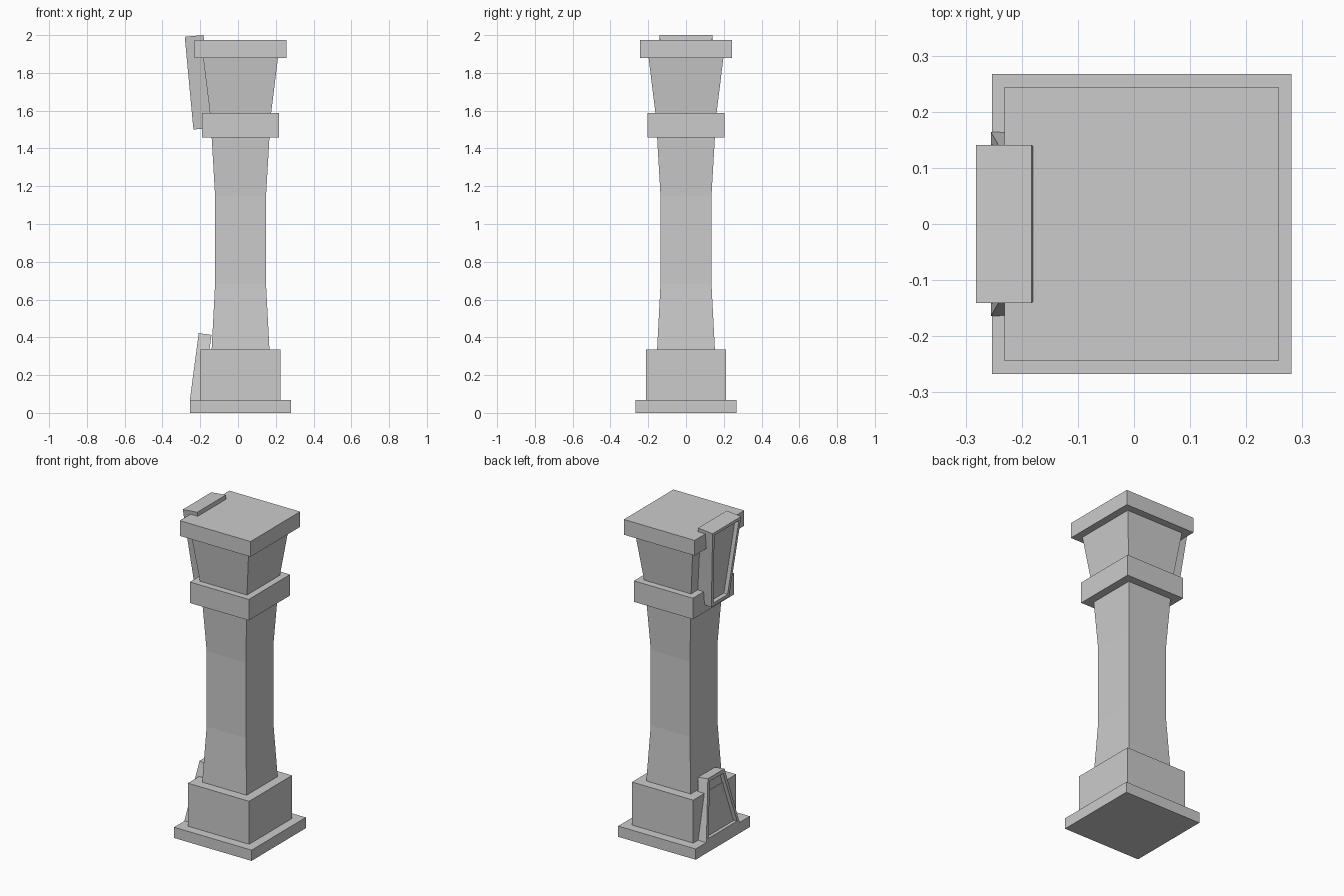
import bpy, bmesh
from mathutils import Vector

if "Cube" in bpy.data.objects:
    bpy.data.objects.remove(bpy.data.objects["Cube"])

CX = 0.0135  # pillar axis


def mesh_object(name, bm):
    bmesh.ops.recalc_face_normals(bm, faces=bm.faces[:])
    me = bpy.data.meshes.new(name)
    bm.to_mesh(me)
    bm.free()
    ob = bpy.data.objects.new(name, me)
    bpy.context.collection.objects.link(ob)
    return ob


def square_stack(name, rings):
    """Square section lofted through (z, half width) rings."""
    bm = bmesh.new()
    loops = [[bm.verts.new((CX + sx * h, sy * h, z))
              for sx, sy in ((-1, -1), (1, -1), (1, 1), (-1, 1))]
             for z, h in rings]
    for a, b in zip(loops, loops[1:]):
        for i in range(4):
            j = (i + 1) % 4
            bm.faces.new((a[i], a[j], b[j], b[i]))
    bm.faces.new(loops[0])
    bm.faces.new(loops[-1])
    return mesh_object(name, bm)


def framed_panel(name, bottom, top, half_bottom, half_top, thick, rim, depth):
    """Leaning trapezoid slab with a recessed field on its -x face."""
    b, t = Vector((bottom[0], 0, bottom[1])), Vector((top[0], 0, top[1]))
    up = (t - b).normalized()
    inward = Vector((up.z, 0, -up.x))
    y = Vector((0, 1, 0))
    outer = [b - y * half_bottom, b + y * half_bottom,
             t + y * half_top, t - y * half_top]
    bm = bmesh.new()
    front = [bm.verts.new(p) for p in outer]
    back = [bm.verts.new(p + inward * thick) for p in outer]
    face = bm.faces.new(front)
    bm.faces.new(back[::-1])
    for i in range(4):
        j = (i + 1) % 4
        bm.faces.new((front[j], front[i], back[i], back[j]))
    bmesh.ops.recalc_face_normals(bm, faces=bm.faces[:])
    # rim, then straight recess walls
    bmesh.ops.inset_region(bm, faces=[face], thickness=rim)
    ext = bmesh.ops.extrude_discrete_faces(bm, faces=[face])
    bmesh.ops.translate(bm, vec=inward * depth, verts=ext["faces"][0].verts[:])
    return mesh_object(name, bm)


# Pillar body, bottom to top
square_stack("base_plate", [(0, 0.267), (0.067, 0.267)])
square_stack("plinth", [(0.067, 0.211), (0.335, 0.211)])
square_stack("shaft", [(0.335, 0.153), (0.68, 0.135), (1.15, 0.135), (1.46, 0.153)])
square_stack("collar", [(1.457, 0.203), (1.588, 0.203)])
square_stack("capital", [(1.588, 0.162), (1.88, 0.198)])
square_stack("top_slab", [(1.88, 0.244), (1.975, 0.244)])

# Framed plates leaning on the -x side
framed_panel("upper_panel", (-0.236, 1.50), (-0.282, 1.991),
             0.088, 0.141, 0.10, 0.028, 0.025)
framed_panel("lower_panel", (-0.255, 0.067), (-0.208, 0.422),
             0.164, 0.082, 0.068, 0.028, 0.025)
